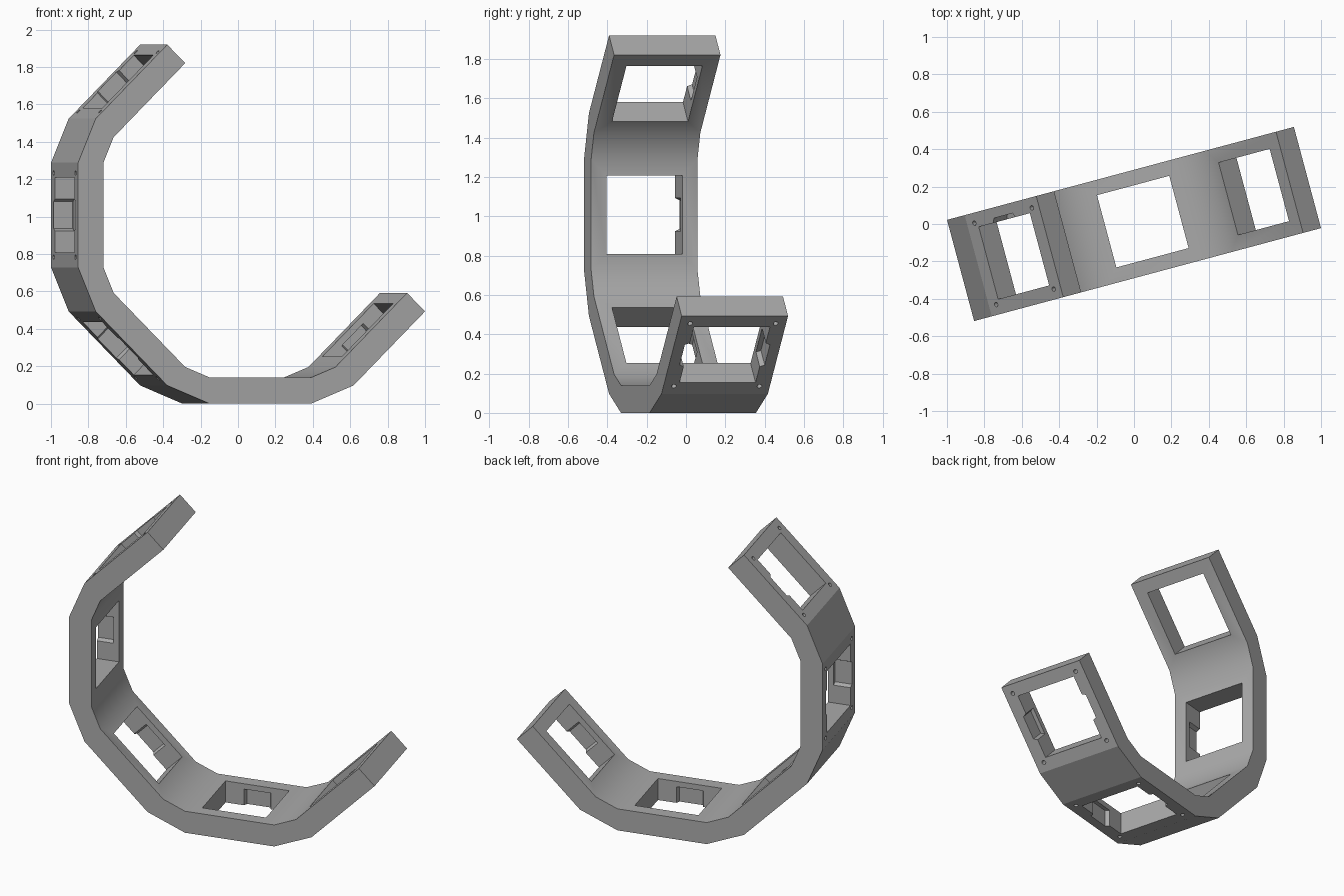
import bpy, bmesh, math
from mathutils import Matrix, Vector

FLAT, BEVEL, THICK, WIDTH = 0.56, 0.2546, 0.14, 0.56
WINDOW, HOLE_POS, HOLE_R = 0.40, 0.225, 0.0125
TURN = math.radians(15)

cube = bpy.data.objects.get("Cube")
if cube:
    bpy.data.objects.remove(cube, do_unlink=True)

grey = bpy.data.materials.new("mid grey")
grey.use_nodes = True
grey.diffuse_color = (0.4, 0.4, 0.4, 1)
grey.node_tree.nodes["Principled BSDF"].inputs["Base Color"].default_value = (0.4, 0.4, 0.4, 1)


def make_object(name, bm):
    bmesh.ops.recalc_face_normals(bm, faces=bm.faces)
    mesh = bpy.data.meshes.new(name)
    bm.to_mesh(mesh)
    bm.free()
    obj = bpy.data.objects.new(name, mesh)
    bpy.context.collection.objects.link(obj)
    return obj


def heading_vector(angle):
    return Vector((math.cos(angle), 0, math.sin(angle)))


# Walk along the outside of the bent band: five flats joined by half-angle bevels
outer, inner, frames = [], [], []
pos = Vector((0.96, 0, 0.493))
for i in range(5):
    h = math.radians(225 - 45 * i)
    along, inward = heading_vector(h), heading_vector(h - math.pi / 2)
    end = pos + along * FLAT
    outer += [pos, end]
    inner += [pos + inward * THICK, end + inward * THICK]
    # Frame of each flat: x along, y across, z inward
    rot = Matrix((along, inward.cross(along), inward)).transposed().to_4x4()
    frames.append(Matrix.Translation((pos + end) / 2) @ rot)
    pos = end + heading_vector(h - math.radians(22.5)) * BEVEL

# Band body
bm = bmesh.new()
sides = []
for y in (-WIDTH / 2, WIDTH / 2):
    loop = [bm.verts.new((p.x, y, p.z)) for p in outer + inner[::-1]]
    bm.faces.new(loop)
    sides.append(loop)
a, b = sides
for i in range(len(a)):
    j = (i + 1) % len(a)
    bm.faces.new((a[i], a[j], b[j], b[i]))
band = make_object("bent_band", bm)
band.data.materials.append(grey)

# Cutters: square windows, clip notches in the window walls, blind corner holes
windows, notches, holes = bmesh.new(), bmesh.new(), bmesh.new()
for frame in frames:
    bmesh.ops.create_cube(windows, size=1, matrix=frame @ Matrix.Translation((0, 0, THICK / 2))
                          @ Matrix.Diagonal((WINDOW, WINDOW, 0.3, 1)))
    for side in (-1, 1):
        made = bmesh.ops.create_cube(notches, size=1)["verts"]
        for v in made:
            deep = v.co.y * side > 0
            v.co = frame @ Vector((v.co.x * (0.145 if deep else 0.21),
                                   side * (WINDOW / 2 + (0.024 if deep else -0.04)),
                                   -0.05 if v.co.z < 0 else THICK - 0.035))
        for end in (-1, 1):
            spot = Matrix.Translation((end * HOLE_POS, side * HOLE_POS, 0))
            bmesh.ops.create_cone(holes, cap_ends=True, segments=16, radius1=HOLE_R,
                                  radius2=HOLE_R, depth=0.12, matrix=frame @ spot)

cutters = [make_object(n, m) for n, m in (("window_cutter", windows),
                                          ("notch_cutter", notches), ("hole_cutter", holes))]
for cutter in cutters:
    cutter.hide_render = True
    mod = band.modifiers.new(cutter.name, "BOOLEAN")
    mod.object, mod.operation, mod.solver = cutter, "DIFFERENCE", "EXACT"

# Bake the cuts and drop the cutters
bpy.context.view_layer.update()
baked = bpy.data.meshes.new_from_object(band.evaluated_get(bpy.context.evaluated_depsgraph_get()))
band.modifiers.clear()
band.data = baked
for cutter in cutters:
    bpy.data.objects.remove(cutter, do_unlink=True)

# Soft shading on the inside surface only, hard edges elsewhere
bm = bmesh.new()
bm.from_mesh(baked)
hub = Vector((0.044, 0, 1.009))
for f in bm.faces:
    c = f.calc_center_median()
    radial = Vector((hub.x - c.x, 0, hub.z - c.z))
    flat_wall = abs(f.normal.y) > 0.1
    f.smooth = not flat_wall and f.normal.dot(radial.normalized()) > 0.85
for e in bm.edges:
    e.smooth = e.calc_face_angle(0) < math.radians(30)
bm.transform(Matrix.Rotation(TURN, 4, "Z"))
bm.to_mesh(baked)
bm.free()
